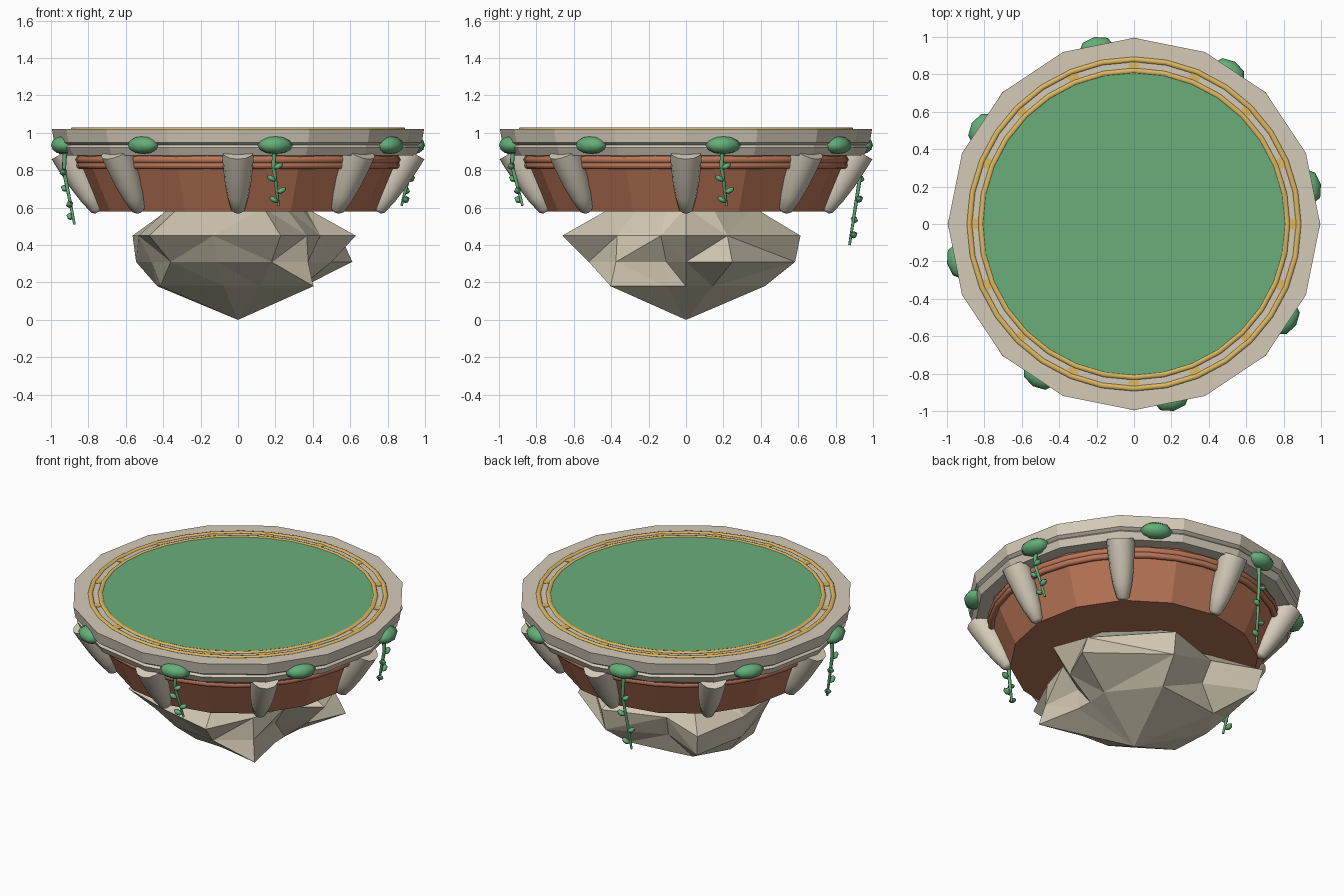
import bpy, bmesh, math
from mathutils import Matrix, Vector

cube = bpy.data.objects.get("Cube")
if cube:
    bpy.data.objects.remove(cube, do_unlink=True)


def material(name, rgb):
    """Flat material from an sRGB colour."""
    lin = [((c / 255 + 0.055) / 1.055) ** 2.4 for c in rgb] + [1]
    m = bpy.data.materials.new(name)
    m.use_nodes = True
    m.diffuse_color = lin
    bsdf = next(n for n in m.node_tree.nodes if n.type == 'BSDF_PRINCIPLED')
    bsdf.inputs["Base Color"].default_value = lin
    return m


STONE = material("pale stone", (212, 203, 185))
ROCK = material("boulder stone", (208, 199, 178))
CLAY = material("terracotta", (185, 117, 87))
GOLD = material("gold", (222, 184, 98))
GRASS = material("grass green", (107, 174, 122))
MOSS = material("moss green", (100, 174, 120))


def finish(bm, name, mat, smooth=None):
    bmesh.ops.recalc_face_normals(bm, faces=bm.faces)
    me = bpy.data.meshes.new(name)
    bm.to_mesh(me)
    bm.free()
    me.materials.append(mat)
    ob = bpy.data.objects.new(name, me)
    bpy.context.collection.objects.link(ob)
    if smooth:
        bpy.ops.object.select_all(action='DESELECT')
        ob.select_set(True)
        bpy.context.view_layer.objects.active = ob
        bpy.ops.object.shade_smooth_by_angle(angle=math.radians(smooth))


def bridge(bm, lo, hi):
    for i in range(len(lo)):
        j = (i + 1) % len(lo)
        bm.faces.new((lo[i], lo[j], hi[j], hi[i]))


def lathe(bm, profile, sides, matrix=Matrix(), closed=False):
    """Revolve (radius, height) points; cap the ends, or close into a ring."""
    rings = [[bm.verts.new(matrix @ Vector((r * math.cos(a), r * math.sin(a), z)))
              for a in (math.tau * i / sides for i in range(sides))] for r, z in profile]
    if closed:
        bridge(bm, rings[-1], rings[0])
    else:
        bm.faces.new(rings[0])
        bm.faces.new(rings[-1])
    for lo, hi in zip(rings, rings[1:]):
        bridge(bm, lo, hi)


def torus(name, mat, radius, z, thick, sides, flat=1.0):
    bm = bmesh.new()
    ring = [(radius + thick * math.cos(a), z + flat * thick * math.sin(a))
            for a in (math.tau * k / 8 for k in range(8))]
    lathe(bm, ring, sides, closed=True)
    finish(bm, name, mat, 50)


def spin(angle):
    return Matrix.Rotation(angle, 4, 'Z')


# Stone rim with a groove, and the clay bowl under it
bm = bmesh.new()
lathe(bm, [(0.8, 0.88), (0.952, 0.88), (0.974, 0.922), (0.962, 0.935),
           (0.983, 0.948), (0.995, 1.02), (0.8, 1.02)], 16)
finish(bm, "stone_rim", STONE)
bm = bmesh.new()
lathe(bm, [(0.74, 0.58), (0.875, 0.885)], 16)
finish(bm, "clay_bowl", CLAY)
torus("clay_band_lower", CLAY, 0.852, 0.826, 0.02, 32)
torus("clay_band_upper", CLAY, 0.854, 0.856, 0.022, 32)

# Grass top with gold rings and studs
bm = bmesh.new()
lathe(bm, [(0.815, 1.0), (0.815, 1.024)], 48)
finish(bm, "grass_top", GRASS)
torus("gold_ring_outer", GOLD, 0.88, 1.021, 0.014, 32, 0.6)
torus("gold_ring_inner", GOLD, 0.82, 1.021, 0.014, 32, 0.6)
bm = bmesh.new()
for i in range(16):
    place = spin(math.tau * i / 16) @ Matrix.Translation((0.85, 0, 1.015))
    lathe(bm, [(0.03, 0), (0.03, 0.008)], 8, place)
finish(bm, "gold_studs", GOLD)

# Leaning tapered buttresses around the bowl
foot, head = Vector((0.748, 0, 0.585)), Vector((0.922, 0, 0.9))
axis = head - foot
lean = Matrix.Translation(foot) @ axis.to_track_quat('Z', 'Y').to_matrix().to_4x4()
shape = [(0.022, -0.02), (0.038, 0.02), (0.058, 0.25), (0.072, 0.5), (0.083, 0.85), (0.085, 1)]
for i in range(8):
    bm = bmesh.new()
    lathe(bm, [(r, t * axis.length) for r, t in shape], 12, spin(math.tau * i / 8) @ lean)
    finish(bm, f"buttress_{i + 1}", STONE, 50)

# Faceted boulder: lobed rings of radii, at uneven angles, closing to a tip
angles = [-71, -45, -17, 0, 22, 73, 112, 130, 160, 195, 224, 257]
layers = [
    (0.18, [0.36, 0.57, 0.36, 0.34, 0.38, 0.44, 0.42, 0.48, 0.46, 0.43, 0.33, 0.34]),
    (0.31, [0.55, 0.53, 0.36, 0.5, 0.66, 0.61, 0.46, 0.74, 0.58, 0.48, 0.5, 0.5]),
    (0.45, [0.7, 0.52, 0.46, 0.63, 0.59, 0.64, 0.52, 0.78, 0.6, 0.55, 0.66, 0.59]),
    (0.6, [0.42, 0.36, 0.35, 0.36, 0.38, 0.38, 0.36, 0.42, 0.38, 0.38, 0.44, 0.4]),
]
bm = bmesh.new()
rings = [[bm.verts.new((r * math.cos(math.radians(a)), r * math.sin(math.radians(a)), z))
          for a, r in zip(angles, radii)] for z, radii in layers]
for lo, hi in zip(rings, rings[1:]):
    bridge(bm, lo, hi)
tip = bm.verts.new((0, 0, 0))
for a, b in zip(rings[0], rings[0][1:] + rings[0][:1]):
    bm.faces.new((tip, a, b))
bm.faces.new(rings[-1])
bmesh.ops.triangulate(bm, faces=bm.faces, quad_method='SHORT_EDGE')
finish(bm, "boulder", ROCK)

# Moss clumps on the rim; every second one trails a vine with leaves
vine_ends = {0: 0.61, 2: 0.40, 4: 0.51, 6: 0.61}
for i in range(8):
    turn = spin(math.radians(12 + 45 * i + i % 2))
    bm = bmesh.new()
    bmesh.ops.create_uvsphere(bm, u_segments=8, v_segments=6, radius=1,
                              matrix=turn @ Matrix.Translation((0.958, 0, 0.934))
                              @ Matrix.Diagonal((0.064, 0.096, 0.048, 1)))
    finish(bm, f"moss_clump_{i + 1}", MOSS, 60)
    if i not in vine_ends:
        continue
    drop = 0.92 - vine_ends[i]
    path = [Vector((r, t, 0.92 - f * drop)) for r, t, f in
            ((0.945, 0, 0), (0.95, -0.008, 0.3), (0.925, 0.012, 0.65), (0.9, 0.03, 1))]
    curve = bpy.data.curves.new(f"vine_{i + 1}", 'CURVE')
    curve.dimensions = '3D'
    curve.bevel_depth = 0.013
    curve.bevel_resolution = 1
    curve.use_fill_caps = True
    spline = curve.splines.new('POLY')
    spline.points.add(len(path) - 1)
    for k, (point, p) in enumerate(zip(spline.points, path)):
        point.co = (*(turn @ p), 1)
        point.radius = 1 - 0.15 * k
    curve.materials.append(MOSS)
    bpy.context.collection.objects.link(bpy.data.objects.new(f"vine_{i + 1}", curve))
    bm = bmesh.new()
    for k, f in enumerate((0.35, 0.55, 0.75, 0.9)):
        seg = min(int(f * 3), 2)
        spot = path[seg].lerp(path[seg + 1], f * 3 - seg)
        side = 1 if k % 2 == 0 else -1
        leaf = (turn @ Matrix.Translation(spot + Vector((0.01, side * 0.024, 0)))
                @ Matrix.Rotation(side * 0.5, 4, 'X') @ Matrix.Diagonal((0.02, 0.028, 0.015, 1)))
        bmesh.ops.create_uvsphere(bm, u_segments=6, v_segments=4, radius=1, matrix=leaf)
    finish(bm, f"vine_leaves_{i + 1}", MOSS, 60)
